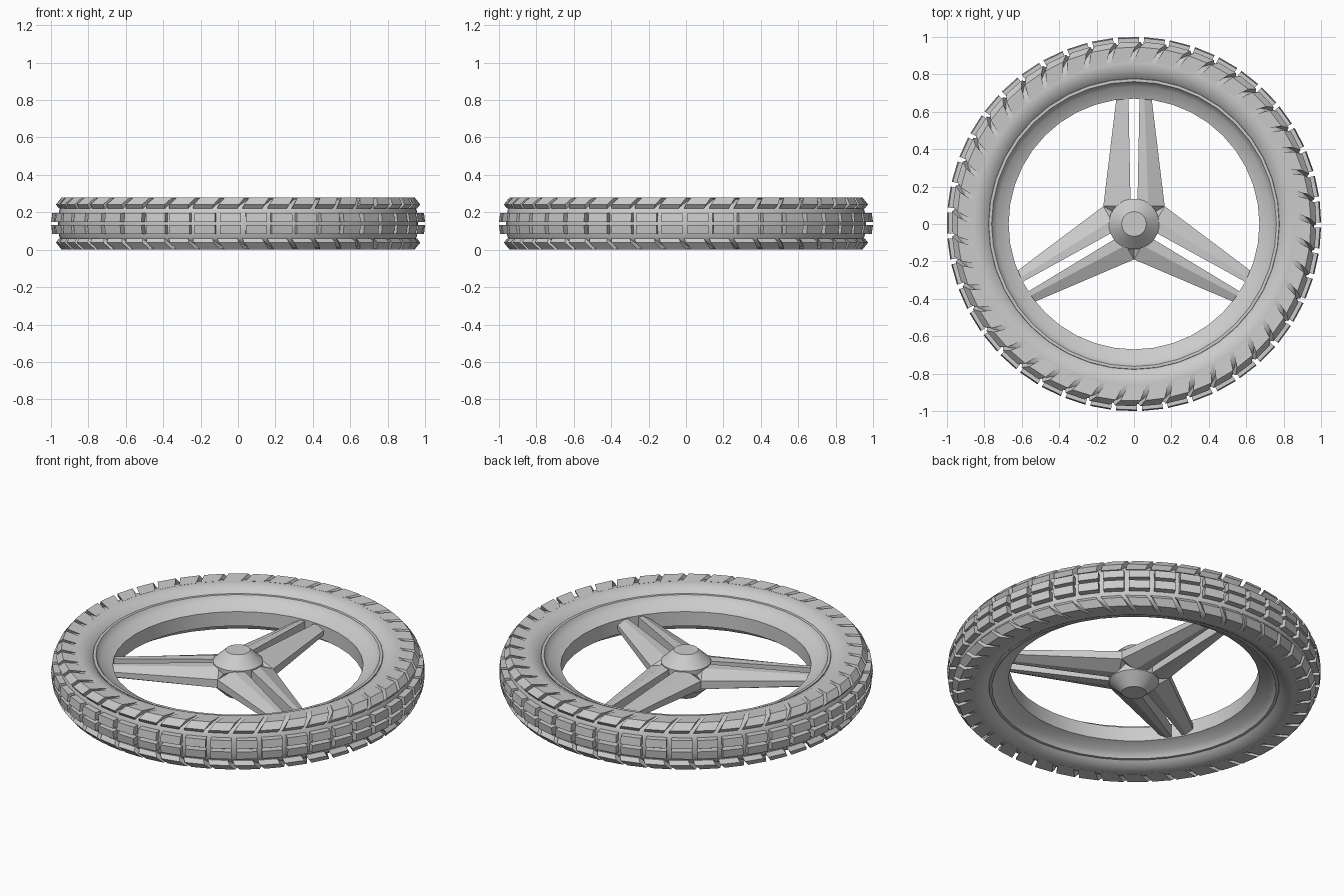
import bpy, bmesh
from math import sin, cos, pi, radians

if "Cube" in bpy.data.objects:
    bpy.data.objects.remove(bpy.data.objects["Cube"], do_unlink=True)

MID = 0.14      # height of the wheel's middle plane
BLOCKS = 45     # tread blocks around the tyre

grey = bpy.data.materials.new("light_grey")
grey.use_nodes = True
grey.diffuse_color = (0.6, 0.6, 0.6, 1)
grey.node_tree.nodes["Principled BSDF"].inputs["Base Color"].default_value = (0.6, 0.6, 0.6, 1)


def finish(name, bm, smooth=False):
    bmesh.ops.remove_doubles(bm, verts=bm.verts, dist=1e-5)
    bmesh.ops.recalc_face_normals(bm, faces=bm.faces)
    mesh = bpy.data.meshes.new(name)
    bm.to_mesh(mesh)
    bm.free()
    mesh.materials.append(grey)
    ob = bpy.data.objects.new(name, mesh)
    bpy.context.collection.objects.link(ob)
    ob.location.z = MID
    if smooth:
        bpy.ops.object.select_all(action="DESELECT")
        ob.select_set(True)
        bpy.context.view_layer.objects.active = ob
        bpy.ops.object.shade_smooth_by_angle(angle=radians(30))
    return ob


def polar(r, a, z):
    return (r * cos(a), r * sin(a), z)


def lathe(name, half, segs):
    """Spin a half profile, mirrored below the middle plane, around z."""
    prof = half + [(r, -z) for r, z in reversed(half)]
    bm = bmesh.new()
    rings = [[bm.verts.new(polar(r, 2 * pi * i / segs, z)) for r, z in prof]
             for i in range(segs)]
    for i in range(segs):
        a, b = rings[i], rings[(i + 1) % segs]
        for j in range(len(prof)):
            k = (j + 1) % len(prof)
            if prof[j][0] + prof[k][0] > 0:
                bm.faces.new((a[j], a[k], b[k], b[j]))
    return finish(name, bm, smooth=True)


def loft(bm, loops):
    """Join matching loops of points into one closed solid."""
    loops = [[bm.verts.new(p) for p in loop] for loop in loops]
    n = len(loops[0])
    for a, b in zip(loops, loops[1:]):
        for j in range(n):
            k = (j + 1) % n
            bm.faces.new((a[j], a[k], b[k], b[j]))
    bm.faces.new(loops[0])
    bm.faces.new(loops[-1][::-1])


# Tyre, rim and hub
lathe("tyre", [(0.962, 0.03), (0.955, 0.07), (0.938, 0.1), (0.905, 0.124),
               (0.865, 0.132), (0.825, 0.126), (0.79, 0.108), (0.772, 0.09)], 90)
lathe("rim", [(0.79, 0.05), (0.776, 0.1), (0.761, 0.1), (0.755, 0.09),
              (0.735, 0.068), (0.67, 0.042)], 40)
lathe("hub", [(0.135, 0.045), (0.135, 0.065), (0.066, 0.13), (0, 0.13)], 32)


# Tread blocks: each profile point is radius, height, skew angle
def tread(name, profile, width):
    bm = bmesh.new()
    for i in range(BLOCKS):
        a = -pi / 2 - 0.04 + 2 * pi * i / BLOCKS
        for side in (1, -1):
            loft(bm, [[polar(r, a + skew + e * width / 2, side * z) for r, z, skew in profile]
                      for e in (-1, 1)])
    return finish(name, bm)


tread("centre_tread", [(0.94, 0.009, 0), (1.0, 0.009, 0),
                       (0.994, 0.055, 0), (0.94, 0.055, 0)], 0.113)
tread("shoulder_tread", [(0.93, 0.08, -0.02), (0.957, 0.08, -0.02), (0.974, 0.102, -0.01),
                         (0.945, 0.138, 0.02), (0.865, 0.133, 0.06), (0.89, 0.1, 0.05)], 0.112)

# Three forked spokes, each a mirrored pair of tapering chamfered bars
# Stations: distance from the axle, inner edge, outer edge, half height
STATIONS = [(0, 0, 0.002, 0.065), (0.095, 0.018, 0.164, 0.06), (0.69, 0.03, 0.092, 0.034)]
bm = bmesh.new()
for s in range(3):
    turn = 2 * pi * s / 3
    for side in (1, -1):
        loops = []
        for d, inner, outer, h in STATIONS:
            ridge = inner + 0.4 * (outer - inner)
            section = [(inner, h), (ridge, h), (outer, h * 0.4),
                       (outer, -h * 0.4), (ridge, -h), (inner, -h)]
            loops.append([(side * x * cos(turn) - d * sin(turn),
                           side * x * sin(turn) + d * cos(turn), z) for x, z in section])
        loft(bm, loops)
finish("spokes", bm)
